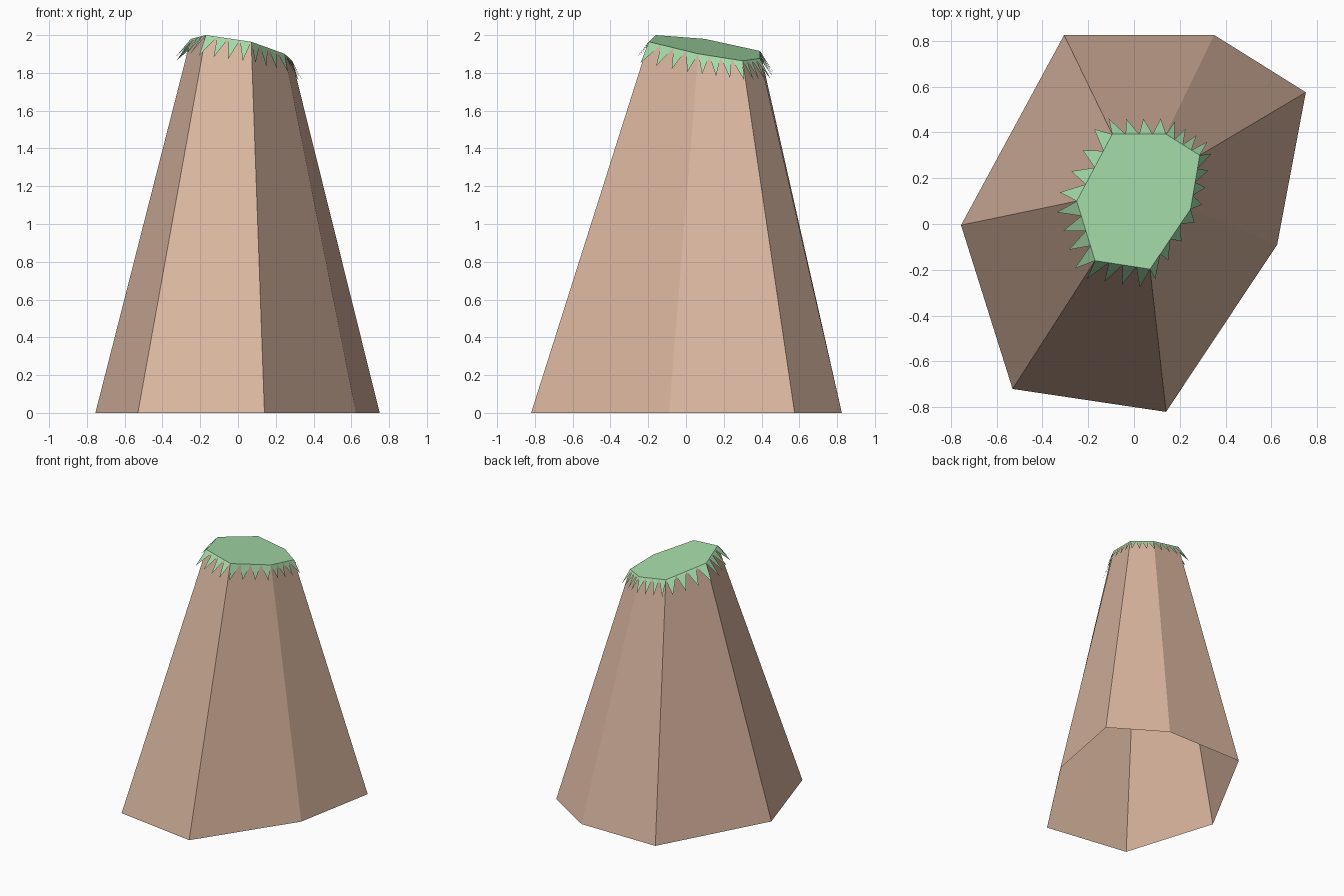
import bpy
from mathutils import Vector

if "Cube" in bpy.data.objects:
    bpy.data.objects.remove(bpy.data.objects["Cube"])

BASE = [(-0.755, -0.005), (-0.53, -0.72), (0.14, -0.82), (0.625, -0.09),
        (0.75, 0.575), (0.35, 0.825), (-0.305, 0.825)]
RIM = [(-0.25, 0.10), (-0.17, -0.16), (0.07, -0.197), (0.247, 0.065),
       (0.287, 0.30), (0.14, 0.392), (-0.095, 0.392)]
TEETH_PER_SIDE = 4
TOOTH_DROP = 0.105


def material(name, color):
    mat = bpy.data.materials.new(name)
    mat.diffuse_color = (*color, 1)
    mat.use_nodes = True
    mat.node_tree.nodes["Principled BSDF"].inputs["Base Color"].default_value = mat.diffuse_color
    return mat


def add_mesh(name, verts, faces, mat):
    mesh = bpy.data.meshes.new(name)
    mesh.from_pydata(verts, [], faces)
    mesh.materials.append(mat)
    obj = bpy.data.objects.new(name, mesh)
    bpy.context.collection.objects.link(obj)
    return obj


bark = material("bark", (0.70, 0.47, 0.35))
moss = material("moss", (0.37, 0.70, 0.39))

# The top is a slanted plane, highest at the front left
n = len(RIM)
rim = [Vector((x, y, 1.951 - 0.1675 * x - 0.13 * y)) for x, y in RIM]
base = [Vector((x, y, 0)) for x, y in BASE]

# Trunk: tapered seven-sided shell, open at the bottom
add_mesh("trunk", base + rim,
         [(i, (i + 1) % n, n + (i + 1) % n, n + i) for i in range(n)], bark)

# Grass cap: flat top
add_mesh("grass_top", rim, [tuple(range(n))], moss)

# Grass fringe: flared triangular blades along every rim edge
verts, faces = [], []
for i in range(n):
    a, b = rim[i], rim[(i + 1) % n]
    for k in range(TEETH_PER_SIDE):
        left = a.lerp(b, k / TEETH_PER_SIDE)
        right = a.lerp(b, (k + 1) / TEETH_PER_SIDE)
        mid = (left + right) / 2
        tip = mid + Vector((0.29 * (mid.x - 0.09), 0.26 * (mid.y - 0.13), -TOOTH_DROP))
        s = len(verts)
        verts += [left, tip, right]
        faces.append((s, s + 1, s + 2))
add_mesh("grass_fringe", verts, faces, moss)
